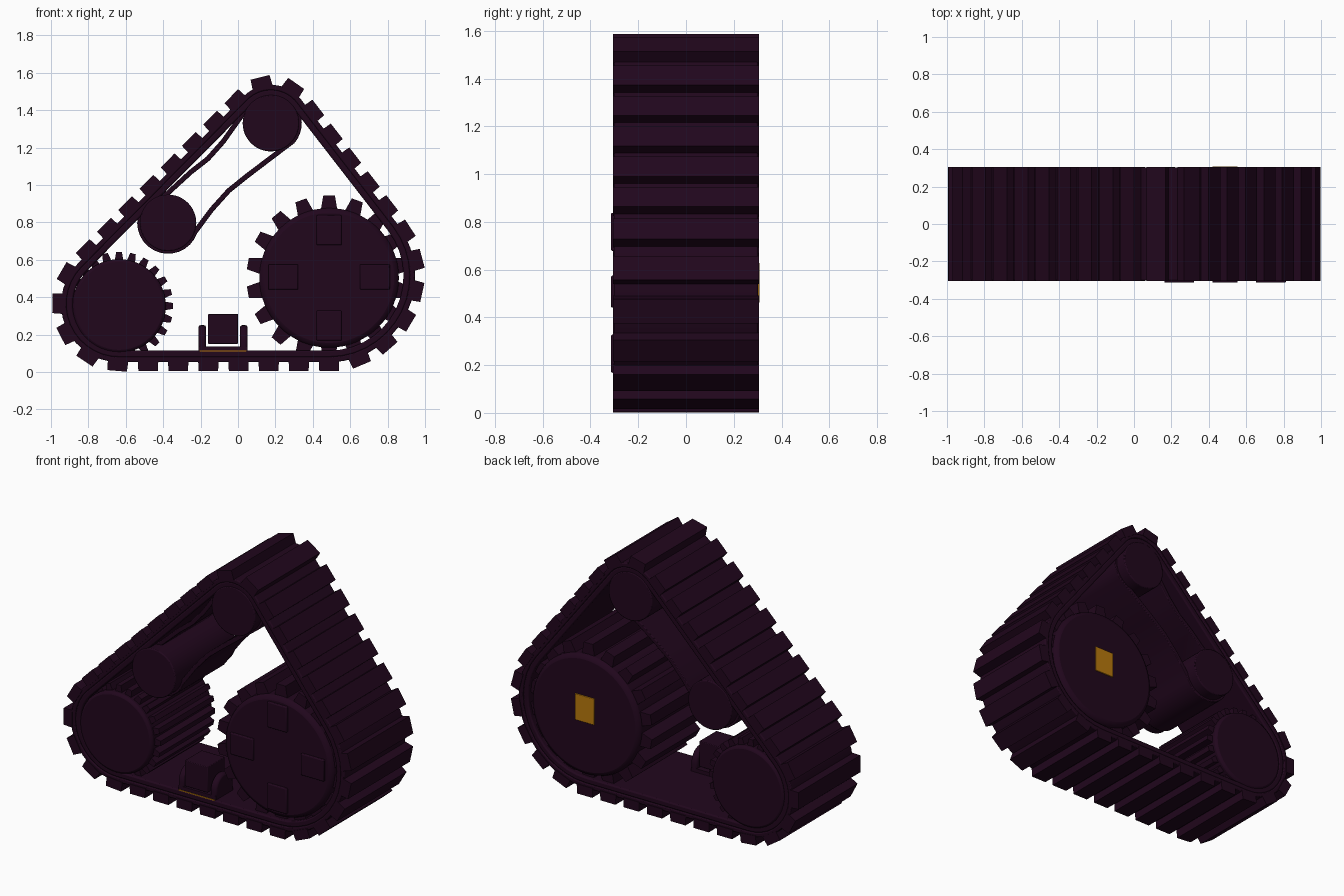
import bpy, bmesh, math
from mathutils import Vector

if "Cube" in bpy.data.objects:
    bpy.data.objects.remove(bpy.data.objects["Cube"])


def material(name, rgb):
    m = bpy.data.materials.new(name)
    m.diffuse_color = (*rgb, 1)
    m.use_nodes = True
    m.node_tree.nodes["Principled BSDF"].inputs["Base Color"].default_value = m.diffuse_color
    return m


DARK = material("dark_plum", (0.015, 0.002, 0.012))
ORANGE = material("dark_orange", (0.48, 0.19, 0.004))


def finish(name, bm, mat=DARK, bevel=0):
    bmesh.ops.recalc_face_normals(bm, faces=bm.faces)
    mesh = bpy.data.meshes.new(name)
    bm.to_mesh(mesh)
    bm.free()
    ob = bpy.data.objects.new(name, mesh)
    bpy.context.collection.objects.link(ob)
    mesh.materials.append(mat)
    if bevel:
        b = ob.modifiers.new("bevel", 'BEVEL')
        b.width, b.segments, b.limit_method = bevel, 2, 'ANGLE'
    bpy.ops.object.select_all(action='DESELECT')
    ob.select_set(True)
    bpy.context.view_layer.objects.active = ob
    bpy.ops.object.shade_smooth_by_angle(angle=math.radians(35))
    return ob


def add_prism(bm, outline, d0, d1, along_x=False):
    """Extrude an (x, z) outline along y, or a (y, z) outline along x."""
    def put(p, d):
        return bm.verts.new((d, p[0], p[1]) if along_x else (p[0], d, p[1]))
    a = [put(p, d0) for p in outline]
    b = [put(p, d1) for p in outline]
    bm.faces.new(a)
    bm.faces.new(b[::-1])
    for i in range(len(a)):
        j = (i + 1) % len(a)
        bm.faces.new((a[i], b[i], b[j], a[j]))


def prism(name, outline, d0, d1, mat=DARK, bevel=0, along_x=False):
    bm = bmesh.new()
    add_prism(bm, outline, d0, d1, along_x)
    return finish(name, bm, mat, bevel)


def rect(x, z, w, h):
    return [(x - w / 2, z - h / 2), (x + w / 2, z - h / 2),
            (x + w / 2, z + h / 2), (x - w / 2, z + h / 2)]


def arc(c, r, a0, a1, n):
    return [(c[0] + r * math.cos(a0 + (a1 - a0) * i / n),
             c[1] + r * math.sin(a0 + (a1 - a0) * i / n)) for i in range(n + 1)]


def circle(c, r, n=48):
    return arc(c, r, 0, 2 * math.pi, n)[:-1]


def band(name, path, thick, half, bevel):
    """Closed hollow belt following an anticlockwise (x, z) path."""
    bm = bmesh.new()
    rings = []
    n = len(path)
    for i, p in enumerate(path):
        p, a, b = Vector(p), Vector(path[i - 1]), Vector(path[(i + 1) % n])
        t = ((p - a).normalized() + (b - p).normalized()).normalized()
        q = p + Vector((-t.y, t.x)) * thick
        rings.append([bm.verts.new(v) for v in (
            (p.x, -half, p.y), (p.x, half, p.y), (q.x, half, q.y), (q.x, -half, q.y))])
    for i in range(n):
        r, s = rings[i], rings[(i + 1) % n]
        for k in range(4):
            m = (k + 1) % 4
            bm.faces.new((r[k], r[m], s[m], s[k]))
    return finish(name, bm, DARK, bevel)


def hull(circles, shrink=0, n=14):
    """Belt path wrapped around (x, z, r) circles."""
    circles = [(x, z, r - shrink) for x, z, r in circles]
    angles = []
    for i, (x, z, r) in enumerate(circles):
        x2, z2, r2 = circles[(i + 1) % len(circles)]
        d = Vector((x2 - x, z2 - z))
        s = (r - r2) / d.length
        d.normalize()
        nrm = Vector((d.y, -d.x)) * math.sqrt(1 - s * s) + d * s
        angles.append(math.atan2(nrm.y, nrm.x))
    path = []
    for i, (x, z, r) in enumerate(circles):
        a0, a1 = angles[i - 1], angles[i]
        while a1 < a0:
            a1 += 2 * math.pi
        path += arc((x, z), r, a0, a1, n)
    return path


def gear(name, c, root, tip, teeth, half):
    pts = []
    step = 2 * math.pi / teeth
    for i in range(teeth):
        a = math.pi / 2 + i * step
        for r, f in ((root, -0.36), (tip, -0.2), (tip, 0.2), (root, 0.36)):
            pts.append((c[0] + r * math.cos(a + f * step), c[1] + r * math.sin(a + f * step)))
    prism(name, pts, -half, half)


LEFT, BIG, TOP, MID = (-0.636, 0.353), (0.487, 0.503), (0.176, 1.33), (-0.374, 0.797)

# main track belt, with an inner layer the sprocket teeth bite into
wrap = [(-0.636, 0.362, 0.31), (0.487, 0.512, 0.46), (*TOP, 0.205)]
outer = hull(wrap)
band("track_belt", outer, 0.028, 0.302, 0.006)
band("track_belt_lining", hull(wrap, 0.026), 0.036, 0.296, 0.008)

# tread blocks evenly spaced along the belt
start = min(range(len(outer)), key=lambda i: (Vector(outer[i]) - Vector((-0.62, 0.05))).length)
loop = [Vector(p) for p in outer[start:] + outer[:start + 1]]
segs = list(zip(loop, loop[1:]))
total = sum((b - a).length for a, b in segs)
count = 33
phase = -0.642 - loop[0].x
bm = bmesh.new()
for k in range(count):
    s = (total * k / count + phase) % total
    for a, b in segs:
        ln = (b - a).length
        if s <= ln:
            break
        s -= ln
    t = (b - a).normalized()
    nrm = Vector((t.y, -t.x))
    p = a + t * s
    quad = [p + t * u + nrm * v for u, v in
            ((-0.055, -0.012), (-0.052, 0.047), (0.052, 0.047), (0.055, -0.012))]
    add_prism(bm, quad, -0.306, 0.306)
finish("tread_blocks", bm)

# toothed wheels with end discs
gear("small_sprocket", LEFT, 0.245, 0.290, 24, 0.27)
prism("small_sprocket_disc", circle(LEFT, 0.25), -0.30, 0.30, bevel=0.015)
gear("big_sprocket", BIG, 0.36, 0.442, 18, 0.27)
prism("big_sprocket_disc", circle(BIG, 0.373, 64), -0.30, 0.30, bevel=0.025)

# raised pads on the big wheel front and hub plate on its back
for i, (dx, dz) in enumerate(((0.245, 0.005), (-0.245, 0.005), (0, 0.255), (0, -0.255))):
    w, h = (0.16, 0.135) if dx else (0.135, 0.16)
    prism(f"wheel_pad_{i + 1}", rect(BIG[0] + dx, BIG[1] + dz, w, h), -0.314, -0.29, bevel=0.006)
prism("hub_plate", rect(BIG[0], 0.545, 0.135, 0.165), 0.30, 0.308, ORANGE, 0.003)

# rollers and the waisted inner band around them
for name, c in (("top_roller", TOP), ("middle_roller", MID)):
    prism(name, circle(c, 0.151), -0.30, 0.30, bevel=0.006)
rad = math.radians
path = (arc(MID, 0.165, rad(95), rad(340), 20) + [(-0.13, 0.86), (-0.04, 0.96), (0.06, 1.04)]
        + arc(TOP, 0.165, rad(-40), rad(148), 18) + [(-0.09, 1.24), (-0.17, 1.15), (-0.26, 1.08)])
band("inner_band", path, 0.027, 0.23, 0.004)

# small block held in a cradle on the belt
prism("cradle_block", rect(-0.08, 0.23, 0.16, 0.16), -0.30, -0.13, bevel=0.004)
prism("cradle_base", rect(-0.08, 0.122, 0.26, 0.03), -0.29, -0.12)
prism("cradle_base_plate", rect(-0.08, 0.112, 0.25, 0.005), -0.296, -0.29, ORANGE)
profile = [(-0.29, 0.105), (-0.12, 0.105)] + arc((-0.205, 0.165), 0.085, 0, math.pi, 14)
for side, label in ((-1, "left"), (1, "right")):
    xs = sorted((-0.08 + side * 0.09, -0.08 + side * 0.132))
    prism("cradle_cheek_" + label, profile, xs[0], xs[1], DARK, 0.012, True)
